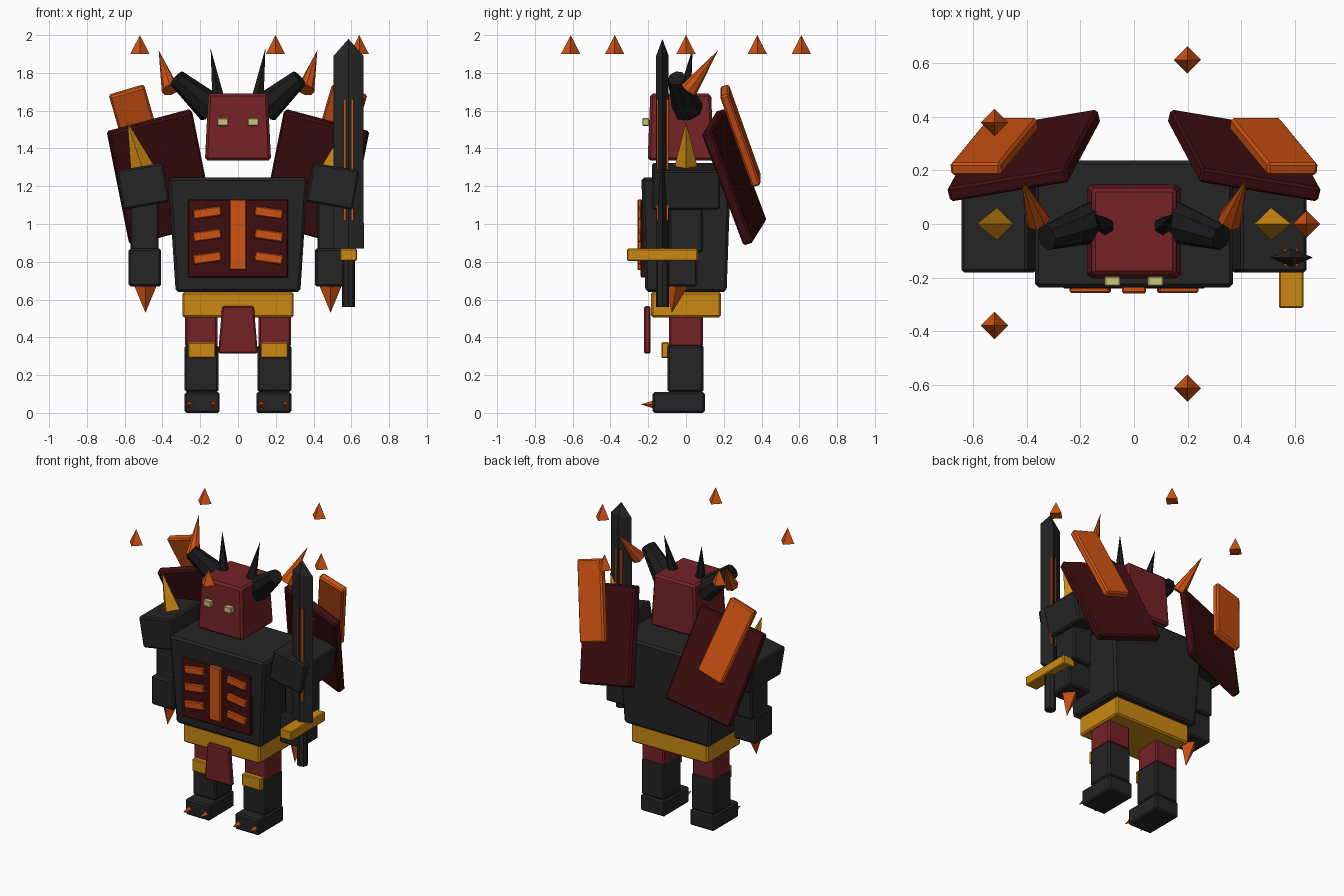
import bpy, bmesh, math
from mathutils import Vector, Matrix

cube = bpy.data.objects.get("Cube")
if cube:
    bpy.data.objects.remove(cube, do_unlink=True)


def material(name, rgb):
    m = bpy.data.materials.new(name)
    m.use_nodes = True
    m.diffuse_color = (*rgb, 1)
    m.node_tree.nodes["Principled BSDF"].inputs["Base Color"].default_value = (*rgb, 1)
    return m


CHARCOAL = material("charcoal", (0.018, 0.018, 0.018))
BLACK = material("black", (0.01, 0.01, 0.011))
RED = material("red", (0.175, 0.016, 0.019))
MAROON = material("maroon", (0.05, 0.004, 0.005))
ORANGE = material("orange", (0.62, 0.085, 0.006))
GOLD = material("gold", (0.6, 0.25, 0.006))
CREAM = material("cream", (0.6, 0.54, 0.2))


def finish(name, bm, mat, pair):
    """Make one object, or a left and right pair mirrored across x."""
    for side in (("left_", 1), ("right_", -1)) if pair else (("", 1),):
        if side[1] < 0:
            bmesh.ops.scale(bm, vec=(-1, 1, 1), verts=bm.verts)
        bmesh.ops.recalc_face_normals(bm, faces=bm.faces)
        me = bpy.data.meshes.new(side[0] + name)
        bm.to_mesh(me)
        me.materials.append(mat)
        bpy.context.collection.objects.link(bpy.data.objects.new(side[0] + name, me))
    bm.free()


def box(name, center, size, mat, pair=False, taper=(1, 1), across=(1, 0, 0), up=(0, 0, 1), bevel=0.01):
    """Bevelled box; taper scales the top, across and up turn it."""
    bm = bmesh.new()
    bmesh.ops.create_cube(bm, size=1)
    for v in bm.verts:
        k = taper if v.co.z > 0 else (1, 1)
        v.co = Vector((v.co.x * size[0] * k[0], v.co.y * size[1] * k[1], v.co.z * size[2]))
    if bevel:
        bmesh.ops.bevel(bm, geom=bm.edges[:], offset=bevel, segments=1, affect='EDGES')
    x, z = Vector(across).normalized(), Vector(up).normalized()
    turn = Matrix((x, z.cross(x), z)).transposed().to_4x4()
    bm.transform(Matrix.Translation(center) @ turn)
    finish(name, bm, mat, pair)


def cone(name, base, tip, r1, r2, sides, mat, pair=False, flat=1):
    """Cone or tapered rod between two points."""
    base, tip = Vector(base), Vector(tip)
    d = tip - base
    bm = bmesh.new()
    bmesh.ops.create_cone(bm, cap_ends=True, segments=sides, radius1=r1, radius2=r2, depth=d.length)
    bmesh.ops.remove_doubles(bm, verts=bm.verts, dist=0.0001)
    bmesh.ops.scale(bm, vec=(1, flat, 1), verts=bm.verts)
    turn = Vector((0, 0, 1)).rotation_difference(d).to_matrix().to_4x4()
    bm.transform(Matrix.Translation((base + tip) / 2) @ turn)
    finish(name, bm, mat, pair)


def tilt(degrees):
    """Across and up directions leaning outward on the left side."""
    a = math.radians(degrees)
    return dict(across=(math.cos(a), 0, -math.sin(a)), up=(math.sin(a), 0, math.cos(a)))


# Torso, chest panel and ribs
box("torso", (0, 0, 0.943), (0.66, 0.43, 0.605), CHARCOAL, taper=(1.12, 1.1), bevel=0.014)
box("belt", (0, 0, 0.573), (0.59, 0.37, 0.135), GOLD)
box("chest_panel", (0, -0.215, 0.923), (0.53, 0.05, 0.415), MAROON, bevel=0.006)
box("breastbone", (0, -0.243, 0.943), (0.09, 0.03, 0.375), ORANGE, bevel=0.006)
for i in range(3):
    box(f"rib_{i + 1}", (0.163, -0.243, 0.82 + 0.12 * i), (0.15, 0.028, 0.052), ORANGE,
        pair=True, bevel=0.006, **tilt(8))

# Head, eyes and horns
box("head", (0, -0.028, 1.513), (0.35, 0.35, 0.355), RED, taper=(0.9, 0.92), bevel=0.014)
box("eye", (0.08, -0.213, 1.54), (0.058, 0.035, 0.04), CREAM, pair=True, bevel=0.004)
cone("horn", (0.14, 0.01, 1.61), (0.325, -0.05, 1.772), 0.083, 0.048, 8, BLACK, pair=True)
cone("horn_tip", (0.358, 0.015, 1.71), (0.42, 0.17, 1.92), 0.047, 0, 8, ORANGE, pair=True)
cone("head_spike", (0.105, -0.01, 1.67), (0.145, 0.035, 1.93), 0.036, 0, 6, BLACK, pair=True)

# Arms
box("shoulder", (0.502, 0, 1.2), (0.25, 0.36, 0.21), CHARCOAL, pair=True, **tilt(10))
cone("shoulder_spike", (0.507, 0, 1.295), (0.585, 0, 1.54), 0.063, 0, 4, GOLD, pair=True)
box("upper_arm", (0.495, 0, 0.99), (0.15, 0.18, 0.28), CHARCOAL, pair=True)
box("forearm", (0.493, -0.035, 0.77), (0.172, 0.19, 0.2), CHARCOAL, pair=True)
cone("hand_claw", (0.49, -0.05, 0.68), (0.49, -0.075, 0.53), 0.062, 0, 4, ORANGE, pair=True)

# Legs and feet
box("thigh", (0.195, 0, 0.44), (0.172, 0.18, 0.18), RED, pair=True)
box("shin", (0.193, -0.003, 0.235), (0.178, 0.19, 0.25), CHARCOAL, pair=True)
box("knee_guard", (0.192, -0.11, 0.332), (0.145, 0.04, 0.085), GOLD, pair=True, bevel=0.006)
box("foot", (0.19, -0.038, 0.055), (0.186, 0.277, 0.11), CHARCOAL, pair=True)
for i, x in enumerate((0.127, 0.254)):
    cone(f"toe_claw_{i + 1}", (x, -0.165, 0.045), (x, -0.24, 0.045), 0.023, 0, 4, ORANGE, pair=True)
box("loincloth", (0, -0.205, 0.44), (0.21, 0.036, 0.25), RED, taper=(0.8, 1), bevel=0.008)

# Slanted back plates
box("back_plate", (0.41, 0.255, 1.248), (0.465, 0.057, 0.645), MAROON, pair=True,
    across=(0.45, -0.075, -0.12), up=(0.12, -0.225, 0.6))
box("back_plate_trim", (0.52, 0.288, 1.467), (0.195, 0.05, 0.53), ORANGE, pair=True,
    across=(0.185, 0, -0.055), up=(0.14, -0.17, 0.48))

# Sword held in the left hand
SX, SY = 0.585, -0.125
cone("sword_blade", (SX, SY, 0.87), (SX, SY, 1.89), 0.081, 0.079, 4, CHARCOAL, flat=0.42)
cone("sword_tip", (SX, SY, 1.89), (SX, SY, 1.98), 0.079, 0, 4, CHARCOAL, flat=0.42)
for i, dx in enumerate((-0.021, 0.021)):
    box(f"blade_stripe_{i + 1}", (SX + dx, SY, 1.34), (0.01, 0.064, 0.64), ORANGE, bevel=0)
box("sword_guard", (SX, SY, 0.837), (0.092, 0.375, 0.065), GOLD, bevel=0.006)
cone("sword_grip", (SX, SY, 0.56), (SX, SY, 0.82), 0.035, 0.035, 8, CHARCOAL)

# Ring of floating spikes
for i in range(5):
    a = math.tau * i / 5
    x, y = 0.642 * math.cos(a), 0.642 * math.sin(a)
    cone(f"floating_spike_{i + 1}", (x, y, 1.9), (x, y, 2.0), 0.051, 0, 4, ORANGE)
